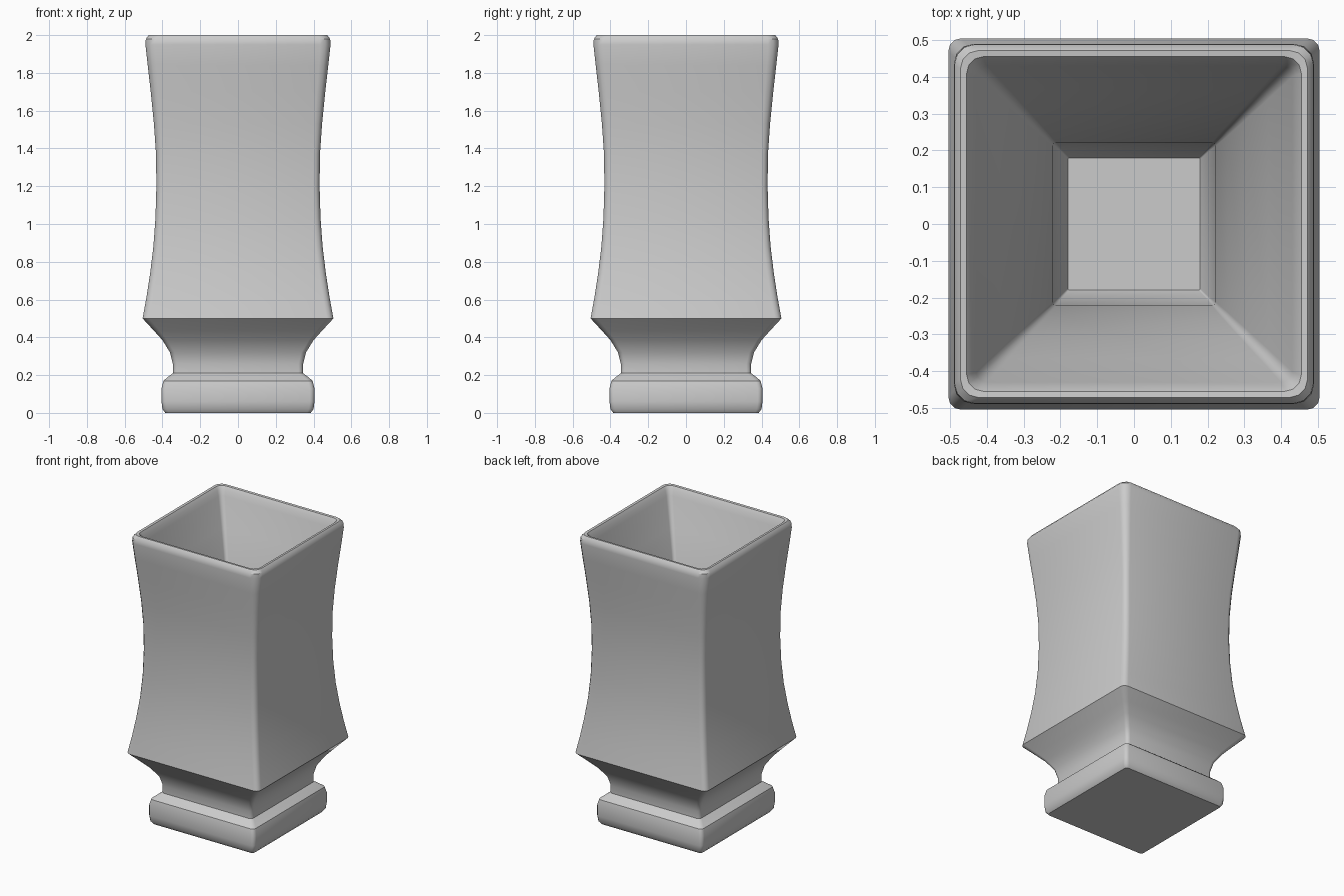
import bpy, bmesh, math

cube = bpy.data.objects.get("Cube")
if cube:
    bpy.data.objects.remove(cube, do_unlink=True)

GREY = (0.6, 0.6, 0.6, 1.0)
mat = bpy.data.materials.new("plain_grey")
mat.use_nodes = True
mat.diffuse_color = GREY
mat.node_tree.nodes["Principled BSDF"].inputs["Base Color"].default_value = GREY


def square_ring(bm, half, z, radius, steps=3):
    """Rounded square loop of vertices."""
    c = half - radius
    ring = []
    for k in range(4):
        turn = math.pi / 2 * k
        sx, sy = [(1, 1), (-1, 1), (-1, -1), (1, -1)][k]
        for i in range(steps + 1):
            a = turn + math.pi / 2 * i / steps
            ring.append(bm.verts.new((sx * c + radius * math.cos(a),
                                      sy * c + radius * math.sin(a), z)))
    return ring


# Half width, height, corner radius: foot, neck, body, rim, inner well
profile = [
    (0.385, 0.0, 0.02), (0.40, 0.02, 0.025), (0.405, 0.06, 0.025),
    (0.405, 0.13, 0.025), (0.395, 0.17, 0.025), (0.365, 0.195, 0.025),
    (0.345, 0.21, 0.025), (0.345, 0.26, 0.025), (0.36, 0.32, 0.025),
    (0.40, 0.385, 0.025), (0.445, 0.435, 0.03), (0.505, 0.50, 0.035),
    (0.485, 0.61, 0.035), (0.465, 0.74, 0.035), (0.448, 0.88, 0.035),
    (0.437, 1.03, 0.035), (0.432, 1.2, 0.035), (0.434, 1.37, 0.035),
    (0.445, 1.53, 0.04), (0.462, 1.70, 0.045), (0.478, 1.84, 0.05),
    (0.49, 1.95, 0.055), (0.488, 1.98, 0.055), (0.472, 2.0, 0.05),
    (0.455, 1.998, 0.045), (0.44, 1.975, 0.035), (0.43, 1.94, 0.03),
    (0.365, 1.76, 0.025), (0.305, 1.57, 0.02), (0.255, 1.36, 0.015),
    (0.222, 1.12, 0.01), (0.205, 0.90, 0.006), (0.18, 0.85, 0.004),
]

bm = bmesh.new()
rings = [square_ring(bm, *p) for p in profile]
count = len(rings[0])
for low, high in zip(rings, rings[1:]):
    for i in range(count):
        j = (i + 1) % count
        bm.faces.new((low[i], low[j], high[j], high[i]))
bm.faces.new(list(reversed(rings[0])))   # underside
bm.faces.new(rings[-1])                  # floor of the well
bmesh.ops.recalc_face_normals(bm, faces=bm.faces)

mesh = bpy.data.meshes.new("square_vase")
bm.to_mesh(mesh)
bm.free()
mesh.materials.append(mat)
vase = bpy.data.objects.new("square_vase", mesh)
bpy.context.collection.objects.link(vase)

# Smooth walls with a crisp shoulder
bpy.ops.object.select_all(action='DESELECT')
vase.select_set(True)
bpy.context.view_layer.objects.active = vase
bpy.ops.object.shade_smooth_by_angle(angle=math.radians(35))
